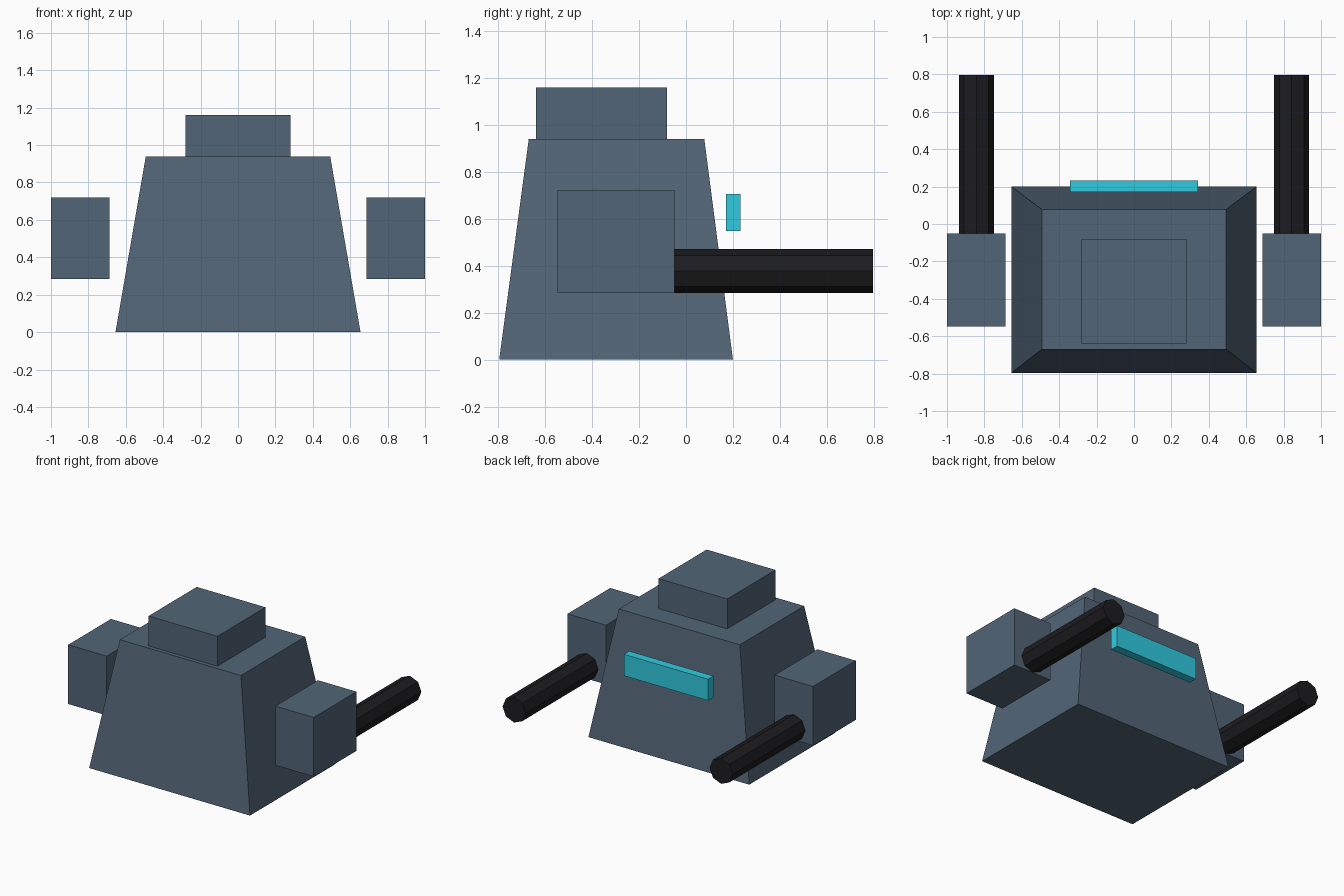
import bpy, bmesh
from math import pi
from mathutils import Matrix, Vector

if "Cube" in bpy.data.objects:
    bpy.data.objects.remove(bpy.data.objects["Cube"])


def material(name, color):
    m = bpy.data.materials.new(name)
    m.diffuse_color = (*color, 1)
    m.use_nodes = True
    m.node_tree.nodes["Principled BSDF"].inputs["Base Color"].default_value = m.diffuse_color
    return m


slate = material("slate", (0.085, 0.13, 0.18))
black = material("black", (0.012, 0.012, 0.014))
cyan = material("cyan", (0.03, 0.60, 0.75))


def finish(name, bm, mat):
    bmesh.ops.recalc_face_normals(bm, faces=bm.faces)
    mesh = bpy.data.meshes.new(name)
    bm.to_mesh(mesh)
    bm.free()
    mesh.materials.append(mat)
    obj = bpy.data.objects.new(name, mesh)
    bpy.context.collection.objects.link(obj)
    return obj


def box(name, lo, hi, mat, top=None):
    """Box between two corners; top=(x0, y0, x1, y1) tapers the upper face."""
    bm = bmesh.new()
    bmesh.ops.create_cube(bm, size=1)
    for v in bm.verts:
        x0, y0, x1, y1 = top if top and v.co.z > 0 else (lo[0], lo[1], hi[0], hi[1])
        v.co = Vector((x1 if v.co.x > 0 else x0,
                       y1 if v.co.y > 0 else y0,
                       hi[2] if v.co.z > 0 else lo[2]))
    return finish(name, bm, mat)


def barrel(name, x, z, y0, y1, radius):
    bm = bmesh.new()
    place = Matrix.Translation((x, (y0 + y1) / 2, z)) @ Matrix.Rotation(pi / 2, 4, 'X')
    bmesh.ops.create_cone(bm, cap_ends=True, segments=8, radius1=radius,
                          radius2=radius, depth=y1 - y0, matrix=place)
    return finish(name, bm, black)


# Tapered hull, top block and glowing visor
box("hull", (-0.655, -0.796, 0), (0.655, 0.2, 0.94), slate,
    top=(-0.493, -0.67, 0.493, 0.078))
box("top_block", (-0.28, -0.64, 0.94), (0.28, -0.08, 1.16), slate)
box("visor", (-0.343, 0.171, 0.548), (0.343, 0.233, 0.706), cyan)

# Side pods with gun barrels
for side, s in (("left", -1), ("right", 1)):
    xs = sorted((0.687 * s, 1.0 * s))
    box(side + "_pod", (xs[0], -0.547, 0.284), (xs[1], -0.05, 0.72), slate)
    barrel(side + "_barrel", 0.843 * s, 0.378, -0.05, 0.796, 0.0935)
